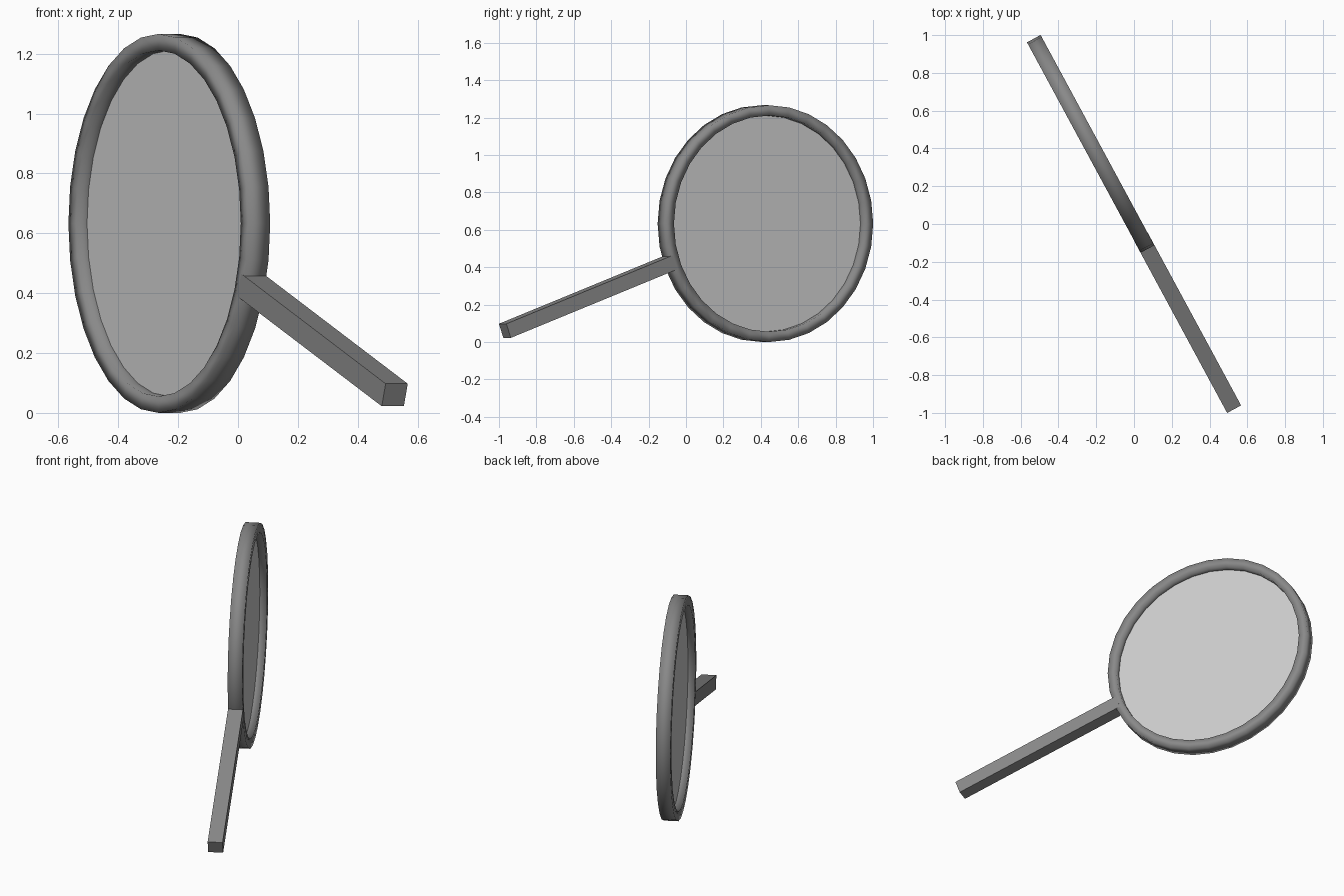
import bpy, bmesh, math
from mathutils import Matrix, Vector

if "Cube" in bpy.data.objects:
    bpy.data.objects.remove(bpy.data.objects["Cube"])

TURN = math.radians(118.4)          # heading of the flat object in plan
CX, CZ = 0.4825, 0.633              # ring centre along the heading, and height
R_OUT, R_IN, HALF, SIDES = 0.633, 0.578, 0.041, 32
PLACE = Matrix.Rotation(TURN, 4, 'Z') @ Matrix.Translation((CX, 0, CZ))

dark = bpy.data.materials.new("dark_grey")
dark.diffuse_color = (0.25, 0.25, 0.25, 1)
dark.use_nodes = True
dark.node_tree.nodes["Principled BSDF"].inputs["Base Color"].default_value = dark.diffuse_color


def finish(bm, name, mat=None, smooth=False):
    bmesh.ops.recalc_face_normals(bm, faces=bm.faces)
    mesh = bpy.data.meshes.new(name)
    bm.to_mesh(mesh)
    bm.free()
    for p in mesh.polygons:
        p.use_smooth = smooth
    if mat:
        mesh.materials.append(mat)
    ob = bpy.data.objects.new(name, mesh)
    bpy.context.collection.objects.link(ob)
    ob.matrix_world = PLACE
    return ob


# Ring frame: rectangular section swept round the lens
bm = bmesh.new()
section = [(R_IN, -HALF), (R_OUT, -HALF), (R_OUT, HALF), (R_IN, HALF)]
loops = []
for i in range(SIDES):
    a = 2 * math.pi * i / SIDES
    loops.append([bm.verts.new((r * math.cos(a), y, r * math.sin(a))) for r, y in section])
for i in range(SIDES):
    a, b = loops[i], loops[(i + 1) % SIDES]
    for j in range(4):
        k = (j + 1) % 4
        bm.faces.new((a[j], a[k], b[k], b[j]))
finish(bm, "ring_frame", dark, True)

# Lens: flat disc in the middle of the ring
bm = bmesh.new()
bmesh.ops.create_circle(bm, cap_ends=True, segments=SIDES, radius=R_IN + 0.002,
                        matrix=Matrix.Rotation(math.pi / 2, 4, 'X'))
finish(bm, "lens")

# Handle: square bar pointing outwards from the ring centre
bm = bmesh.new()
r0, r1, w = 0.605, 1.684, 0.08
tilt = Matrix.Rotation(math.radians(-19.9), 4, 'Y')
bmesh.ops.create_cube(bm, size=1, matrix=tilt
                      @ Matrix.Translation((-(r0 + r1) / 2, 0, 0))
                      @ Matrix.Diagonal((r1 - r0, 2 * HALF + 0.002, w, 1)))
finish(bm, "handle", dark)
